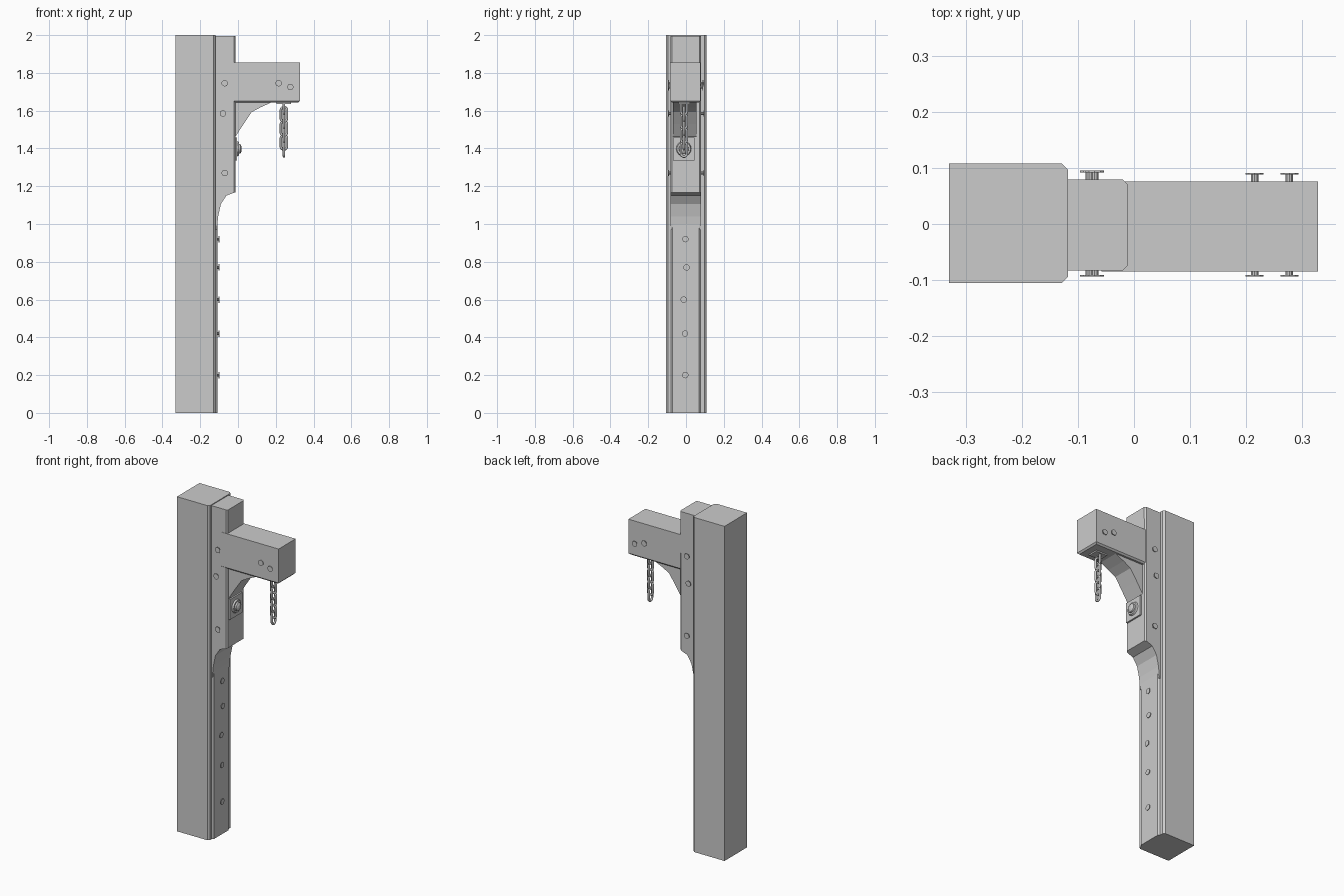
import bpy, bmesh, math
from mathutils import Matrix, Vector

if "Cube" in bpy.data.objects:
    bpy.data.objects.remove(bpy.data.objects["Cube"])

grey = bpy.data.materials.new("plain grey")
grey.diffuse_color = (0.6, 0.6, 0.6, 1)
grey.use_nodes = True
grey.node_tree.nodes["Principled BSDF"].inputs["Base Color"].default_value = grey.diffuse_color


def finish(name, bm, smooth=False):
    bmesh.ops.recalc_face_normals(bm, faces=bm.faces[:])
    me = bpy.data.meshes.new(name)
    for f in bm.faces:
        f.smooth = smooth
    bm.to_mesh(me)
    bm.free()
    me.materials.append(grey)
    ob = bpy.data.objects.new(name, me)
    bpy.context.collection.objects.link(ob)
    return ob


def prism(name, profile, y0, y1, bevel=0, pick=None):
    """Extrude an (x, z) profile along y; bevel the edges chosen by pick(a, b)."""
    bm = bmesh.new()
    face = bm.faces.new([bm.verts.new((x, y0, z)) for x, z in profile])
    out = bmesh.ops.extrude_face_region(bm, geom=[face])
    for v in out["geom"]:
        if isinstance(v, bmesh.types.BMVert):
            v.co.y = y1
    if bevel:
        edges = [e for e in bm.edges if pick(e.verts[0].co, e.verts[1].co)]
        bmesh.ops.bevel(bm, geom=edges, offset=bevel, segments=1, affect='EDGES')
    return finish(name, bm)


def rect(x0, x1, z0, z1):
    return [(x0, z0), (x1, z0), (x1, z1), (x0, z1)]


def front_vertical(x):
    return lambda a, b: abs(a.y - b.y) < 1e-5 and min(a.x, b.x) > x


def bolt(name, base, axis, reach, head=0.017, shank=0.007, thick=0.003):
    """Thin shank with a flat head, standing on a surface."""
    bm = bmesh.new()
    rot = Vector(axis).to_track_quat('Z', 'Y').to_matrix().to_4x4()
    for r, lo, hi in ((shank, -0.01, reach), (head, reach - thick, reach)):
        bmesh.ops.create_cone(bm, cap_ends=True, segments=10, radius1=r, radius2=r, depth=hi - lo,
                              matrix=Matrix.Translation(base) @ rot @ Matrix.Translation((0, 0, (lo + hi) / 2)))
    return finish(name, bm)


def chain_link(name, centre, turn, half=0.022, radius=0.016, wire=0.0065, seg=16, sides=8):
    """Stadium-shaped ring swept with a round wire section."""
    bm = bmesh.new()
    mat = Matrix.Translation(centre) @ Matrix.Rotation(turn, 4, 'Z')
    rings = []
    for i in range(seg):
        a = 2 * math.pi * (i + 0.5) / seg
        shift = half if math.sin(a) > 0 else -half
        ring = []
        for j in range(sides):
            b = 2 * math.pi * j / sides
            r = radius + wire * math.cos(b)
            ring.append(bm.verts.new(mat @ Vector((r * math.cos(a), wire * math.sin(b), r * math.sin(a) + shift))))
        rings.append(ring)
    for i in range(seg):
        p, q = rings[i], rings[(i + 1) % seg]
        for j in range(sides):
            k = (j + 1) % sides
            bm.faces.new((p[j], p[k], q[k], q[j]))
    return finish(name, bm, True)


# Main post, with its front corners chamfered
prism("main_post", rect(-0.33, -0.118, 0, 2), -0.105, 0.108, 0.011, front_vertical(-0.2))

# Slim facing strip down the front of the post
prism("facing_strip", rect(-0.135, -0.109, 0, 1.1), -0.083, 0.08, 0.012, front_vertical(-0.12))

# Upper bracket post with curved foot
prism("bracket_post", [(-0.14, 0.97), (-0.112, 0.97), (-0.105, 1.04), (-0.091, 1.105), (-0.062, 1.15),
                       (-0.014, 1.168), (-0.012, 1.995), (-0.14, 1.995)], -0.083, 0.079, 0.008,
      lambda a, b: abs(a.y - b.y) < 1e-5 and min(a.x, b.x) > -0.02)

# Horizontal arm, chamfered along the underside
prism("arm", rect(-0.058, 0.328, 1.643, 1.855), -0.085, 0.076, 0.009,
      lambda a, b: max(a.z, b.z) < 1.65)

# Curved brace beneath the arm
prism("brace", [(-0.03, 1.45), (-0.012, 1.465), (0.03, 1.53), (0.072, 1.592), (0.12, 1.618),
                (0.18, 1.645), (0.18, 1.66), (-0.03, 1.66)], -0.07, 0.056)

# Wall plate with a ringed round boss
prism("wall_plate", rect(-0.02, -0.004, 1.337, 1.458), -0.07, 0.046)
bm = bmesh.new()
for r1, r2, x0, x1 in ((0.041, 0.036, -0.006, 0.005), (0.028, 0.024, 0.0, 0.013), (0.024, 0.012, 0.013, 0.019)):
    bmesh.ops.create_cone(bm, cap_ends=True, segments=16, radius1=r1, radius2=r2, depth=x1 - x0,
                          matrix=Matrix.Translation(((x0 + x1) / 2, -0.012, 1.398)) @ Matrix.Rotation(math.pi / 2, 4, 'Y'))
finish("plate_boss", bm)

# Hanging chain and its mount
prism("chain_mount", rect(0.205, 0.28, 1.635, 1.65), -0.04, 0.02)
for i in range(7):
    chain_link("chain_link", (0.243, -0.011, 1.618 - 0.0372 * i), math.pi / 2 if i % 2 == 0 else 0)

# Bolts on both sides of the bracket and arm
for x, z in ((-0.07, 1.745), (-0.08, 1.585), (-0.07, 1.27), (0.215, 1.745), (0.277, 1.725)):
    on_arm = x > 0
    bolt("side_bolt", (x, -0.083, z), (0, -1, 0), 0.011)
    bolt("side_bolt", (x, 0.076, z), (0, 1, 0), 0.015 if on_arm else 0.019)

# Bolts down the facing strip
for y, z in ((-0.003, 0.92), (0.003, 0.77), (-0.012, 0.6), (-0.005, 0.42), (-0.004, 0.2)):
    bolt("strip_bolt", (-0.109, y, z), (1, 0, 0), 0.01)
